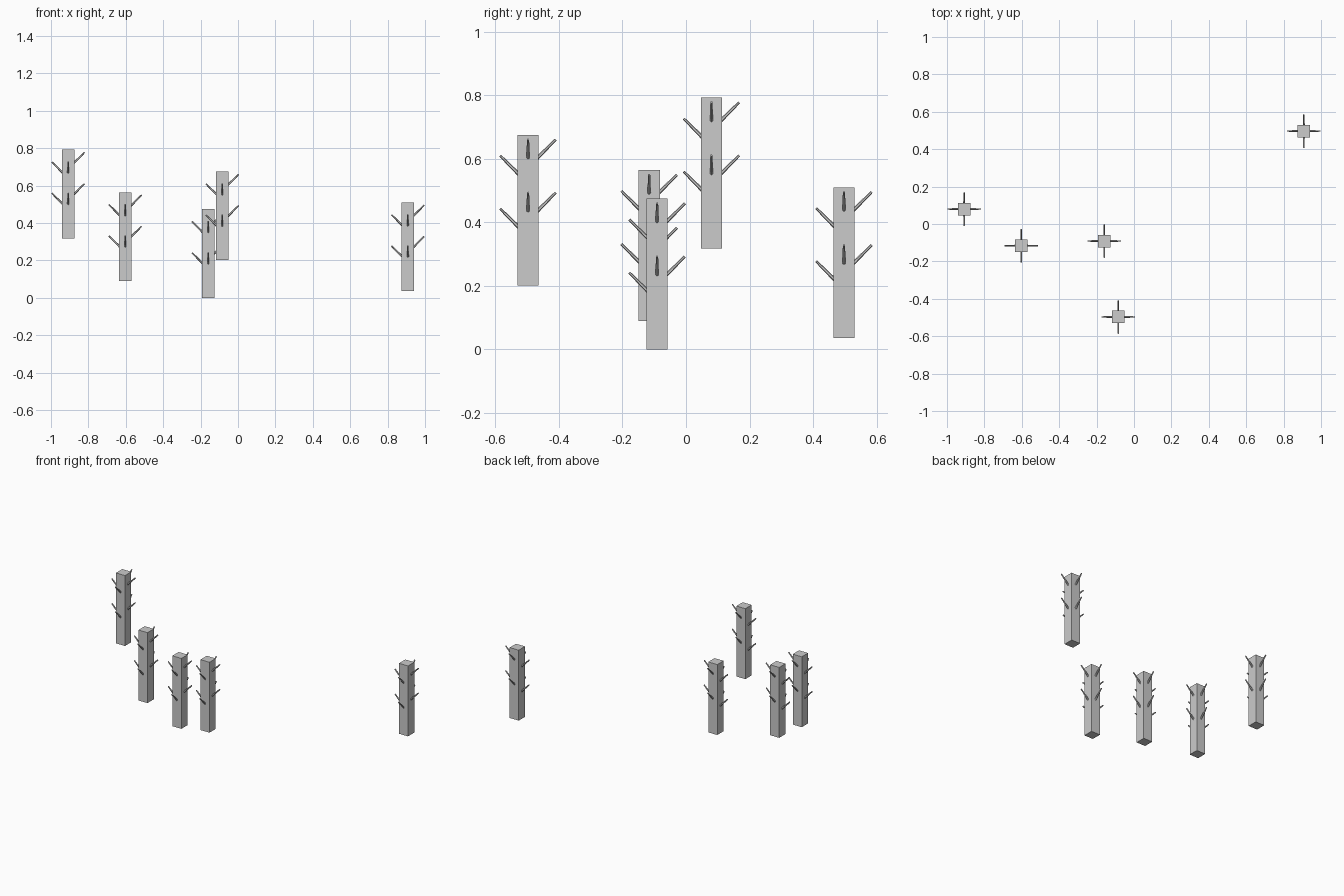
import bpy
from mathutils import Vector

if "Cube" in bpy.data.objects:
    bpy.data.objects.remove(bpy.data.objects["Cube"])

W, H = 0.067, 0.474        # post width and height
REACH = 0.0875             # horizontal reach of a branch from the post axis
TIER = 0.167               # height between the two branch tiers


def post(name, x, y, z):
    bpy.ops.mesh.primitive_cube_add(size=1, location=(x, y, z + H / 2))
    ob = bpy.context.object
    ob.name = name
    ob.scale = (W, W, H)


def branch(name, origin, dx, dy):
    # thin tapered rod rising at 45 degrees from the post axis
    d = Vector((dx, dy, 1)) * REACH
    bpy.ops.mesh.primitive_cone_add(vertices=6, radius1=0.007, radius2=0.004,
                                    depth=d.length, location=origin + d / 2,
                                    rotation=d.to_track_quat('Z', 'Y').to_euler())
    bpy.context.object.name = name


# scattered posts: x, y, base height
spots = [(-0.908, 0.080, 0.318), (-0.603, -0.116, 0.090), (-0.159, -0.091, 0.0),
         (-0.084, -0.497, 0.201), (0.908, 0.497, 0.036)]

# branch sides: the right and back ones sit higher than the left and front ones
sides = [("right", 1, 0, 0.372), ("back", 0, 1, 0.372),
         ("left", -1, 0, 0.321), ("front", 0, -1, 0.321)]

for i, (x, y, z) in enumerate(spots, 1):
    post(f"trunk_{i}", x, y, z)
    for tier, drop in (("upper", 0), ("lower", TIER)):
        for side, dx, dy, h in sides:
            branch(f"branch_{i}_{tier}_{side}", Vector((x, y, z + h - drop)), dx, dy)
